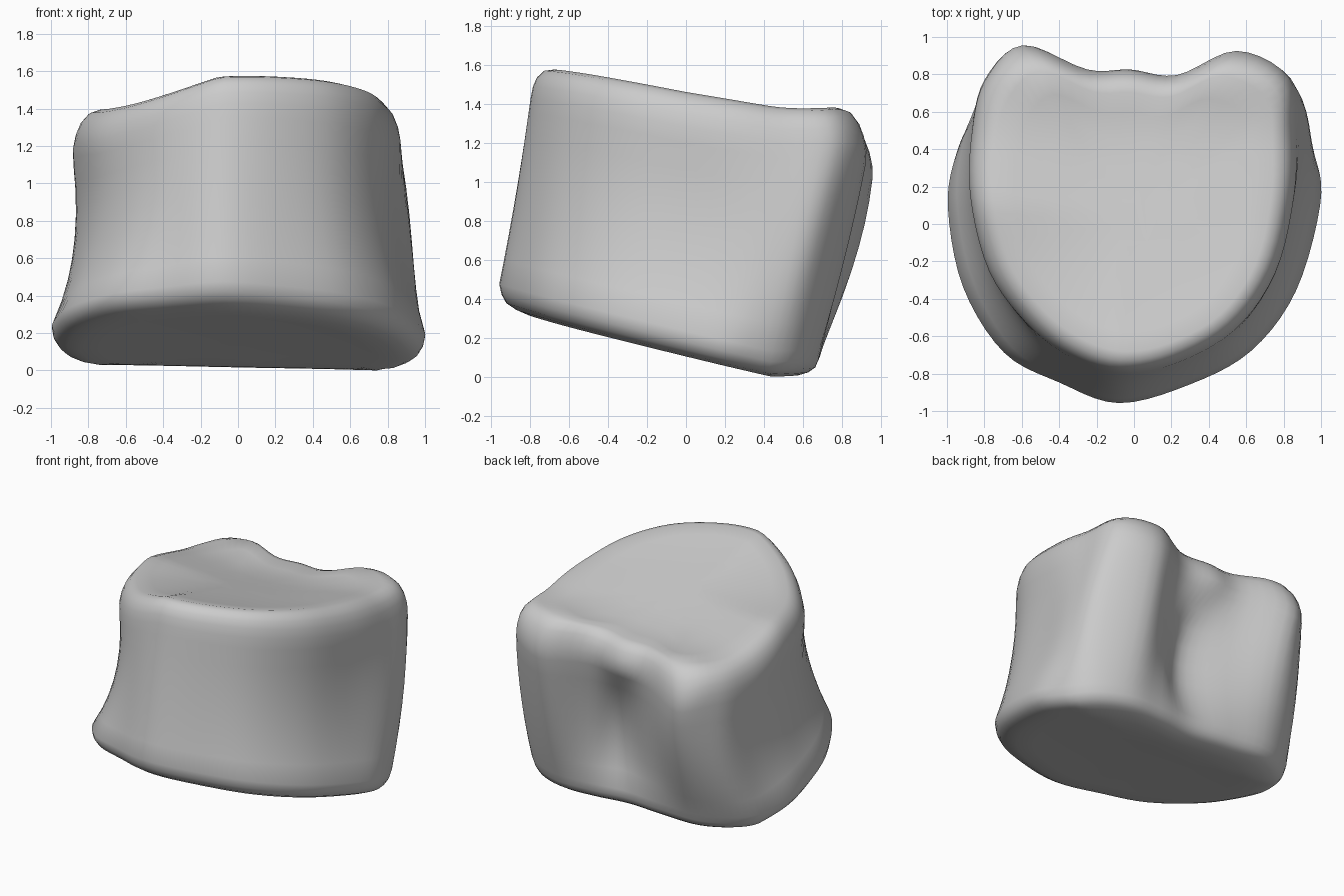
import bpy, bmesh
from mathutils import Vector

if "Cube" in bpy.data.objects:
    bpy.data.objects.remove(bpy.data.objects["Cube"])

# Cross-section outlines, counter-clockwise from the front
LOW = [(-.08, -.96), (.3, -.86), (.63, -.68), (.87, -.36), (1, .1), (.97, .35),
       (.85, .56), (.6, .68), (.33, .68), (.05, .65), (-.27, .68), (-.6, .69),
       (-.85, .56), (-.96, .35), (-1, .08), (-.92, -.34), (-.7, -.69), (-.4, -.85)]
MID = [(-.08, -.87), (.25, -.79), (.55, -.61), (.76, -.3), (.87, .12), (.93, .45),
       (.88, .67), (.57, .83), (.3, .71), (.1, .61), (-.2, .73), (-.55, .88),
       (-.8, .74), (-.87, .45), (-.86, .1), (-.76, -.28), (-.57, -.6), (-.35, -.77)]
TOP = [(-.08, -.8), (.22, -.75), (.54, -.57), (.76, -.26), (.86, .15), (.87, .5),
       (.83, .79), (.55, .93), (.23, .8), (-.02, .83), (-.25, .83), (-.6, .96),
       (-.8, .77), (-.87, .5), (-.88, .15), (-.78, -.25), (-.58, -.53), (-.35, -.71)]
T0, T1, T2 = .09, .48, .84
STEPS = 5

# Height fraction and inset: lower face, rounded rim, wall, rounded rim, upper face
PROFILE = [(0, .15), (0, .35), (0, .55), (0, .72), (0, .84), (.012, .91), (.03, .96),
           (.06, .985), (.1, 1), (.2, 1), (.3, 1), (.4, 1), (.5, 1), (.6, 1),
           (.7, 1), (.8, 1), (.86, .995), (.91, .98), (.95, .955), (.985, .91),
           (1, .85), (1, .72), (1, .55), (1, .35), (1, .15)]


def smooth_loop(points):
    """Closed Catmull-Rom curve through the outline points."""
    p = [Vector(q) for q in points]
    n, out = len(p), []
    for i in range(n):
        a, b, c, d = p[i - 1], p[i], p[(i + 1) % n], p[(i + 2) % n]
        for k in range(STEPS):
            u = k / STEPS
            out.append(.5 * (2 * b + (c - a) * u + (2 * a - 5 * b + 4 * c - d) * u**2
                             + (3 * b - a - 3 * c + d) * u**3))
    return out


def z_top(x, y, s):
    back = max(0, y)
    z = 1.44 - .2 * y + .03 * x
    z += .45 * max(0, y - .4)**2 - 2.5 * max(0, y - .75)**2   # raised, rounded back lip
    z += .04 * x * back                                       # back lip drops to the left
    z -= .05 * back * max(0, 1 - (x / .45)**2)                # saddle between the lobes
    z -= .33 * max(0, -x - .1) * max(0, .1 - y)               # front left is lower
    return z - .04 * max(0, 1 - s * s)                        # shallow dish


def z_bottom(x, y, s):
    return max(.105 - .24 * y, .1 * (.45 - y)**2) - .02 * x + .02 * max(0, 1 - s * s)


low, mid, top = map(smooth_loop, (LOW, MID, TOP))


def section(t, i):
    """Blend the three outlines at height fraction t."""
    t = min(max(t, T0), T2)
    return (low[i] * ((t - T1) * (t - T2) / ((T0 - T1) * (T0 - T2)))
            + mid[i] * ((t - T0) * (t - T2) / ((T1 - T0) * (T1 - T2)))
            + top[i] * ((t - T0) * (t - T1) / ((T2 - T0) * (T2 - T1))))


# Loft the rings into one closed body
bm = bmesh.new()
n = len(low)
rings = []
for t, s in PROFILE:
    ring = []
    for i in range(n):
        x, y = section(t, i) * s
        zb, zt = z_bottom(x, y, s), z_top(x, y, s)
        ring.append(bm.verts.new((x, y, zb + (zt - zb) * t)))
    rings.append(ring)
for a, b in zip(rings, rings[1:]):
    for i in range(n):
        j = (i + 1) % n
        bm.faces.new((a[i], a[j], b[j], b[i]))
bm.faces.new(rings[0][::-1])
bm.faces.new(rings[-1])

# Rest on the ground
lowest = min(v.co.z for v in bm.verts)
bmesh.ops.translate(bm, verts=bm.verts[:], vec=(0, 0, -lowest))
bmesh.ops.recalc_face_normals(bm, faces=bm.faces[:])
mesh = bpy.data.meshes.new("vertebral_body")
bm.to_mesh(mesh)
bm.free()
for f in mesh.polygons:
    f.use_smooth = True
bpy.context.collection.objects.link(bpy.data.objects.new("vertebral_body", mesh))
